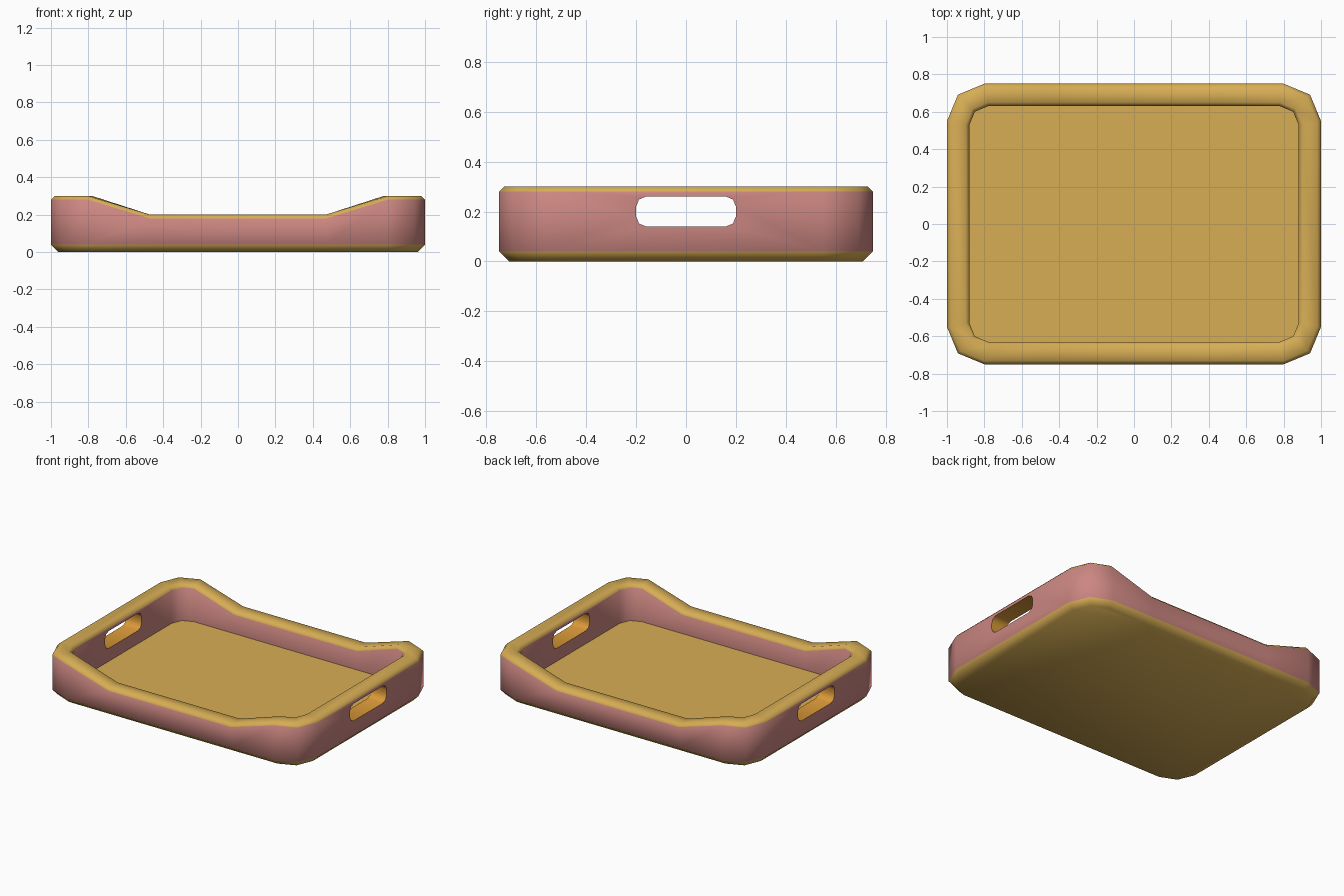
import bpy, bmesh, math

if "Cube" in bpy.data.objects:
    bpy.data.objects.remove(bpy.data.objects["Cube"])

FLOOR, HIGH, LOW, DIP = 0.05, 0.30, 0.20, 0.47


def material(name, rgb):
    m = bpy.data.materials.new(name)
    m.diffuse_color = (*rgb, 1)
    m.use_nodes = True
    m.node_tree.nodes["Principled BSDF"].inputs["Base Color"].default_value = m.diffuse_color
    return m


MATS = [material("gold", (0.68, 0.42, 0.09)),
        material("pink", (0.60, 0.24, 0.22)),
        material("orange", (0.70, 0.32, 0.04))]


def rounded_rect(hx, hy, r):
    # counter-clockwise rectangle, two segments per corner
    pts = []
    for i, (sx, sy) in enumerate([(1, 1), (-1, 1), (-1, -1), (1, -1)]):
        for k in range(3):
            a = math.radians(90 * i + 45 * k)
            pts.append((sx * (hx - r) + r * math.cos(a), sy * (hy - r) + r * math.sin(a)))
    return pts


def tray_outline(hx, hy, r):
    # adds the dip points along the front and back sides
    p = rounded_rect(hx, hy, r)
    return p[:3] + [(DIP, hy), (-DIP, hy)] + p[3:9] + [(-DIP, -hy), (DIP, -hy)] + p[9:]


def make_object(name, bm):
    me = bpy.data.meshes.new(name)
    bmesh.ops.recalc_face_normals(bm, faces=bm.faces)
    bm.to_mesh(me)
    bm.free()
    for m in MATS:
        me.materials.append(m)
    ob = bpy.data.objects.new(name, me)
    bpy.context.collection.objects.link(ob)
    return ob


# tray shell: (inset from outer outline or inner outline, height, is rim height)
def build_tray():
    outer = lambda d: tray_outline(1 - d, 0.75 - d, 0.2 - d)
    inner = lambda d: tray_outline(0.88 + d, 0.63 + d, 0.1 + d)
    rows = [(outer(0.04), 0, False), (outer(0), 0.04, False), (outer(0), -0.02, True),
            (outer(0.02), 0, True), (inner(0.02), 0, True), (inner(0), -0.02, True),
            (inner(0), FLOOR, False)]
    band_mats = [0, 1, 0, 0, 0, 1]
    bm = bmesh.new()
    loops = []
    for pts, z, rim in rows:
        loops.append([bm.verts.new((x, y, z + ((LOW if abs(x) < 0.5 and abs(y) > 0.5 else HIGH) if rim else 0)))
                      for x, y in pts])
    for a, b, mat in zip(loops, loops[1:], band_mats):
        n = len(a)
        for i in range(n):
            j = (i + 1) % n
            bm.faces.new((a[i], a[j], b[j], b[i])).material_index = mat
    bm.faces.new(loops[0][::-1])
    bm.faces.new(loops[-1])
    return make_object("serving_tray", bm)


# handle hole cutter running through both end walls
def build_cutter():
    bm = bmesh.new()
    pts = rounded_rect(0.2, 0.06, 0.04)
    ends = [[bm.verts.new((x, y, z + 0.2)) for y, z in pts] for x in (-1.2, 1.2)]
    n = len(pts)
    for i in range(n):
        j = (i + 1) % n
        bm.faces.new((ends[0][i], ends[0][j], ends[1][j], ends[1][i]))
    bm.faces.new(ends[0])
    bm.faces.new(ends[1])
    for f in bm.faces:
        f.material_index = 2
    ob = make_object("handle_cutter", bm)
    ob.hide_render = True
    return ob


tray, cutter = build_tray(), build_cutter()
mod = tray.modifiers.new("handles", 'BOOLEAN')
mod.operation, mod.solver, mod.object = 'DIFFERENCE', 'EXACT', cutter
bpy.context.view_layer.objects.active = tray
bpy.ops.object.select_all(action='DESELECT')
tray.select_set(True)
bpy.ops.object.modifier_apply(modifier=mod.name)
bpy.data.objects.remove(cutter)
bpy.ops.object.shade_smooth_by_angle(angle=math.radians(60))
